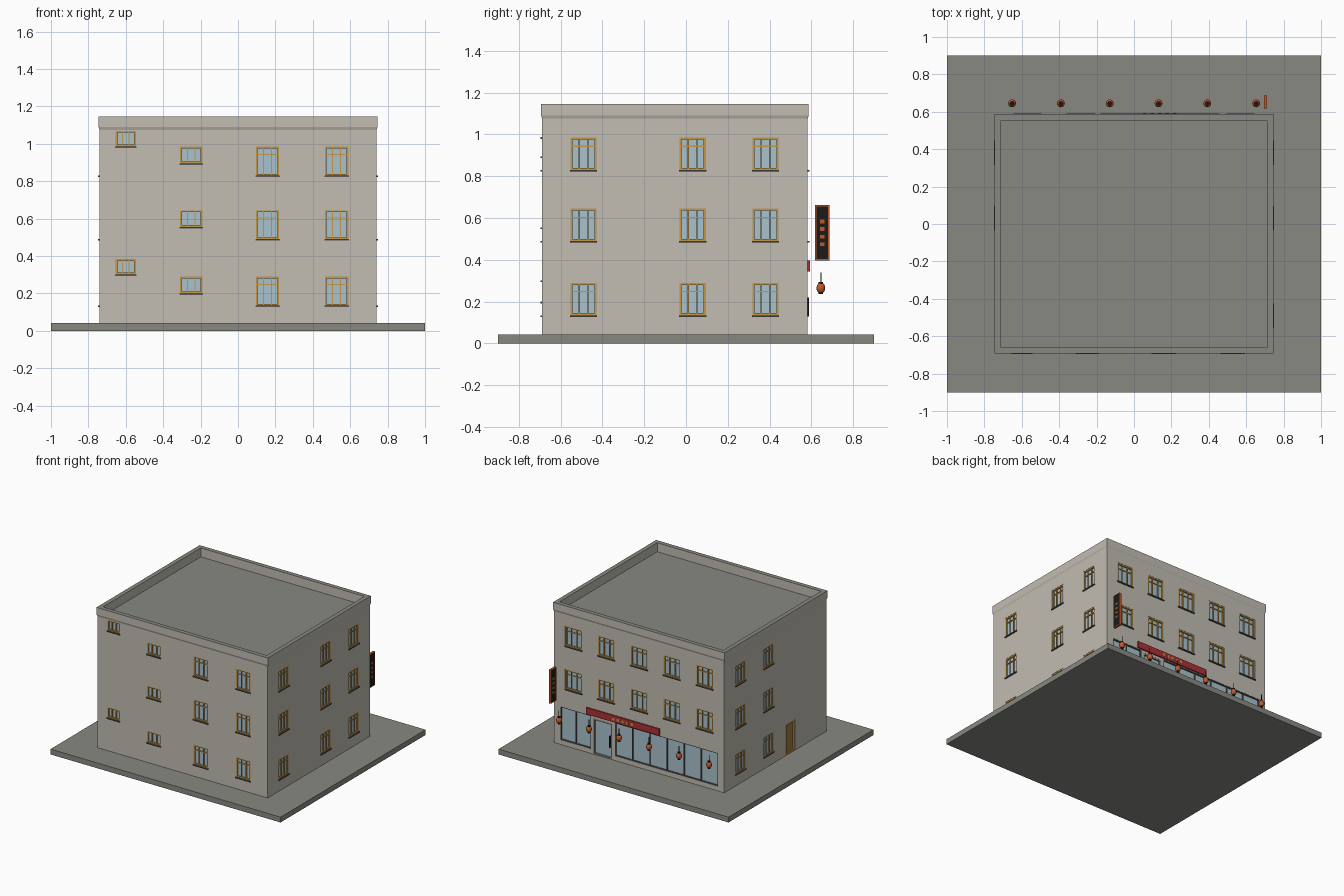
import bpy, bmesh, math
from mathutils import Matrix, Vector

if "Cube" in bpy.data.objects:
    bpy.data.objects.remove(bpy.data.objects["Cube"])


def mat(name, r, g, b):
    m = bpy.data.materials.new(name)
    m.diffuse_color = (r, g, b, 1)
    m.use_nodes = True
    m.node_tree.nodes["Principled BSDF"].inputs["Base Color"].default_value = m.diffuse_color
    return m


WALL = mat("plaster", 0.54, 0.51, 0.45)
GREY = mat("concrete grey", 0.25, 0.25, 0.225)
GLASS = mat("pale blue glass", 0.40, 0.54, 0.61)
FRAME = mat("ochre frame", 0.58, 0.31, 0.06)
DARK = mat("dark grey metal", 0.10, 0.10, 0.10)
ORANGE = mat("lantern orange", 0.52, 0.10, 0.025)
BLACK = mat("black", 0.012, 0.011, 0.01)
RED = mat("sign red", 0.42, 0.03, 0.035)
WOOD = mat("door wood", 0.36, 0.21, 0.05)

XW, YF, YB = 0.74, -0.688, 0.582      # wall planes
parts = {}


def part(name):
    return parts.setdefault(name, bmesh.new())


def box(name, x0, x1, y0, y1, z0, z1):
    m = Matrix.Translation(((x0 + x1) / 2, (y0 + y1) / 2, (z0 + z1) / 2))
    m = m @ Matrix.Diagonal((abs(x1 - x0), abs(y1 - y0), abs(z1 - z0), 1))
    bmesh.ops.create_cube(part(name), size=1, matrix=m)


def wall_box(name, side, u0, u1, z0, z1, d0, d1):
    """Box on a wall: u along the wall, d outward from its surface."""
    if side == "front":
        box(name, u0, u1, YF - d1, YF - d0, z0, z1)
    elif side == "back":
        box(name, u0, u1, YB + d0, YB + d1, z0, z1)
    elif side == "right":
        box(name, XW + d0, XW + d1, u0, u1, z0, z1)
    else:
        box(name, -XW - d1, -XW - d0, u0, u1, z0, z1)


def border(name, side, u0, u1, z0, z1, t, d0, d1):
    wall_box(name, side, u0, u0 + t, z0, z1, d0, d1)
    wall_box(name, side, u1 - t, u1, z0, z1, d0, d1)
    wall_box(name, side, u0 + t, u1 - t, z1 - t, z1, d0, d1)
    wall_box(name, side, u0 + t, u1 - t, z0, z0 + t, d0, d1)


def window(side, uc, z0, z1, w, transom=True):
    u0, u1 = uc - w / 2, uc + w / 2
    wall_box("opening_cutter", side, u0, u1, z0, z1, -0.02, 0.05)
    wall_box("window_glass", side, u0, u1, z0, z1, -0.021, -0.012)
    border("window_frame", side, u0, u1, z0, z1, 0.01, -0.015, -0.002)
    for k in (1, 2):
        u = u0 + w * k / 3
        wall_box("window_frame", side, u - .003, u + .003, z0 + .01, z1 - .01, -0.013, -0.004)
    if transom:
        z = z1 - 0.27 * (z1 - z0)
        wall_box("window_frame", side, u0 + .01, u1 - .01, z - .003, z + .003, -0.013, -0.005)
    wall_box("window_sill", side, u0 - .003, u1 + .003, z0 - .008, z0, -0.01, 0.008)


# pavement slab
box("pavement_slab", -1, 1, -0.9, 0.9, 0, 0.042)

# windows, floor by floor
FLOORS = ((0.135, 0.29), (0.49, 0.645), (0.83, 0.985))
for i, (z0, z1) in enumerate(FLOORS):
    for x in (0.158, 0.527):
        window("front", x, z0, z1, 0.125)
    window("front", -0.25, z1 - 0.09, z1, 0.12, False)
    for y in (-0.49, 0.032, 0.38):
        window("right", y, z0, z1, 0.125)
    for y in (0.032, 0.38):
        window("left", y, z0, z1, 0.125)
    if i > 0:
        for k in range(-2, 3):
            window("back", k * 0.285, z0, z1, 0.145)
for z in (0.302, 0.987):
    window("front", -0.6, z, z + 0.083, 0.108, False)

# shop windows on the back, split by mullions
for u0, u1, n in ((0.42, 0.685, 2), (-0.685, 0.21, 6)):
    z0, z1 = 0.078, 0.34
    wall_box("opening_cutter", "back", u0, u1, z0, z1, -0.02, 0.05)
    wall_box("shop_glass", "back", u0, u1, z0, z1, -0.021, -0.012)
    border("shop_frame", "back", u0, u1, z0, z1, 0.006, -0.015, -0.002)
    for k in range(1, n):
        u = u0 + (u1 - u0) * k / n
        wall_box("shop_frame", "back", u - .003, u + .003, z0, z1, -0.014, -0.004)

# shop entrance with glass leaf and pull handle
wall_box("opening_cutter", "back", 0.235, 0.40, 0.02, 0.325, -0.02, 0.05)
wall_box("shop_glass", "back", 0.235, 0.40, 0.042, 0.325, -0.021, -0.012)
border("entrance_frame", "back", 0.235, 0.40, 0.042, 0.325, 0.012, -0.015, -0.001)
wall_box("door_handle", "back", 0.253, 0.259, 0.13, 0.22, -0.012, 0.006)

# side door on the left
wall_box("opening_cutter", "left", -0.295, -0.18, 0.02, 0.285, -0.02, 0.05)
wall_box("side_door", "left", -0.295, -0.18, 0.042, 0.285, -0.021, -0.01)
border("side_door_frame", "left", -0.295, -0.18, 0.042, 0.285, 0.012, -0.015, -0.001)

# shop fascia with small plain ornament plates
wall_box("fascia_board", "back", -0.18, 0.455, 0.345, 0.397, -0.005, 0.01)
for k in range(5):
    u = 0.137 + (k - 2) * 0.04
    wall_box("fascia_ornament", "back", u - .01, u + .01, 0.36, 0.382, 0.009, 0.012)

# projecting blade sign with orange rim and plain plates
box("blade_sign", 0.697, 0.709, 0.622, 0.682, 0.402, 0.658)
for y0, y1, z0, z1 in ((.618, .624, .398, .662), (.68, .686, .398, .662),
                       (.624, .68, .398, .404), (.624, .68, .656, .662)):
    box("blade_sign_rim", 0.694, 0.712, y0, y1, z0, z1)
for k in range(4):
    z = 0.475 + k * 0.036
    box("blade_sign_ornament", 0.695, 0.711, 0.641, 0.663, z - .009, z + .009)

# hanging lanterns with caps and cords
for k in range(6):
    c = Vector((-0.652 + k * 0.261, 0.645, 0.265))
    bmesh.ops.create_uvsphere(part("lantern"), u_segments=16, v_segments=10, radius=1,
                              matrix=Matrix.Translation(c) @ Matrix.Diagonal((.021, .021, .026, 1)))
    for z in (-0.025, 0.025):
        bmesh.ops.create_cone(part("lantern_cap"), cap_ends=True, segments=12, radius1=0.011,
                              radius2=0.011, depth=0.008,
                              matrix=Matrix.Translation(c + Vector((0, 0, z))))
    bmesh.ops.create_cone(part("lantern_cord"), cap_ends=True, segments=6, radius1=0.002,
                          radius2=0.002, depth=0.05,
                          matrix=Matrix.Translation(c + Vector((0, 0, 0.05))))

# building body: stacked rings up the wall, over the parapet, down to the roof
bm = part("building_body")
yc, hy = (YF + YB) / 2, (YB - YF) / 2
rings = []
for off, z in ((0, 0.03), (0, 1.075), (0.005, 1.09), (0.005, 1.145), (-0.029, 1.145), (-0.029, 1.075)):
    hx, h = XW + off, hy + off
    rings.append([bm.verts.new((sx * hx, yc + sy * h, z))
                  for sx, sy in ((-1, -1), (1, -1), (1, 1), (-1, 1))])
for a, b in zip(rings, rings[1:]):
    for i in range(4):
        j = (i + 1) % 4
        bm.faces.new((a[i], a[j], b[j], b[i]))
bm.faces.new(rings[0][::-1])
bm.faces.new(rings[-1])
bm.normal_update()
for f in bm.faces:                    # roof and parapet top are grey
    if f.normal.z > 0.9:
        f.material_index = 1

COLOURS = {
    "pavement_slab": [GREY], "building_body": [WALL, GREY], "opening_cutter": [WALL],
    "window_glass": [GLASS], "window_frame": [FRAME], "window_sill": [DARK],
    "shop_glass": [GLASS], "shop_frame": [DARK], "entrance_frame": [GREY],
    "door_handle": [BLACK], "side_door": [WOOD], "side_door_frame": [FRAME],
    "fascia_board": [RED], "fascia_ornament": [FRAME], "blade_sign": [BLACK],
    "blade_sign_rim": [ORANGE], "blade_sign_ornament": [ORANGE],
    "lantern": [ORANGE], "lantern_cap": [BLACK], "lantern_cord": [BLACK],
}
objs = {}
for name, b in parts.items():
    me = bpy.data.meshes.new(name)
    b.to_mesh(me)
    b.free()
    for m in COLOURS[name]:
        me.materials.append(m)
    if name == "lantern":
        me.shade_smooth()
    objs[name] = bpy.data.objects.new(name, me)
    bpy.context.collection.objects.link(objs[name])

# cut the openings into the walls
cutter = objs["opening_cutter"]
cutter.hide_render = True
cutter.display_type = 'WIRE'
mod = objs["building_body"].modifiers.new("openings", 'BOOLEAN')
mod.operation = 'DIFFERENCE'
mod.solver = 'EXACT'
mod.object = cutter
